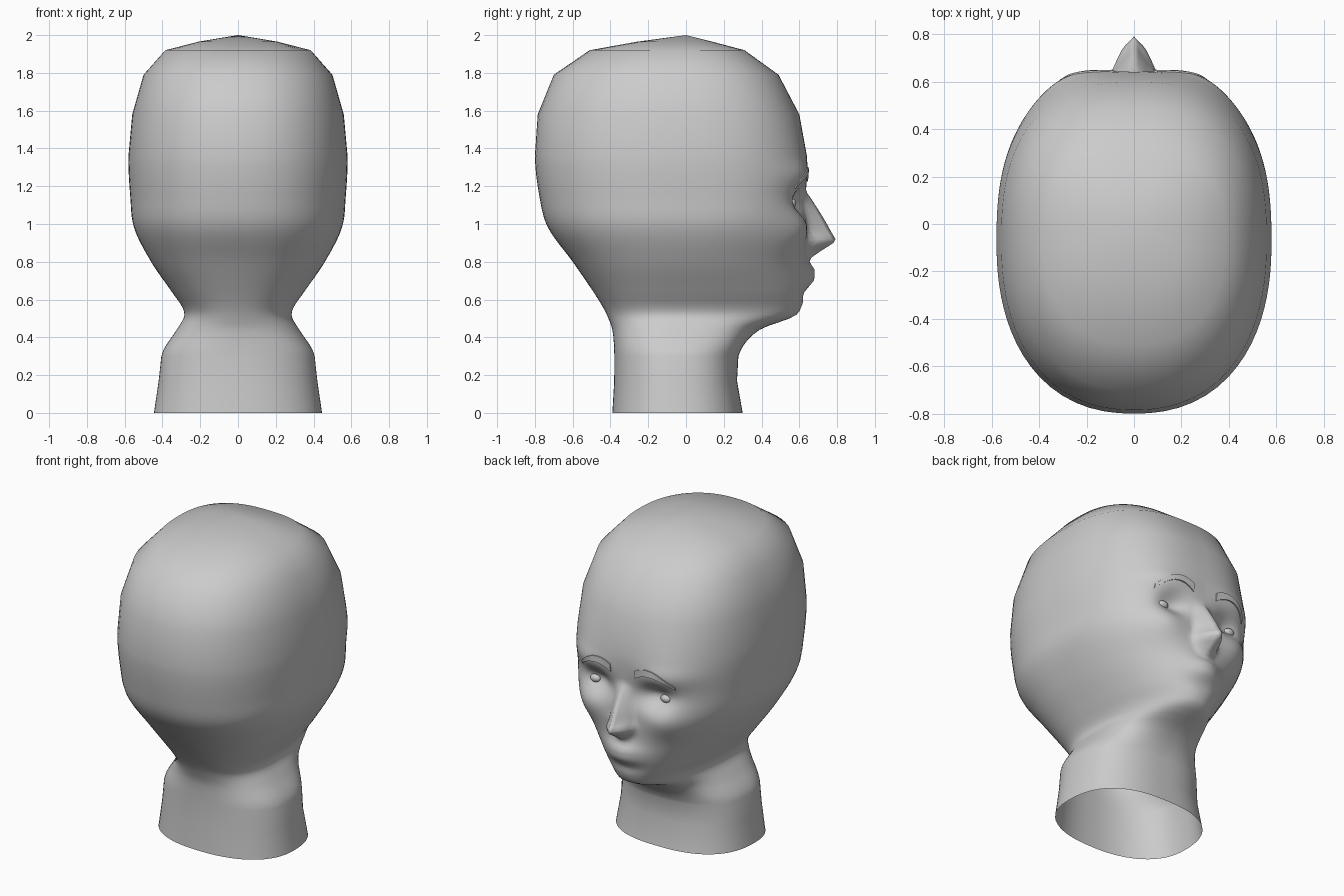
import bpy, bmesh, math
from mathutils import Vector
from mathutils.bvhtree import BVHTree

if "Cube" in bpy.data.objects:
    bpy.data.objects.remove(bpy.data.objects["Cube"])

mat = bpy.data.materials.new("light grey")
mat.use_nodes = True
mat.diffuse_color = (0.6, 0.6, 0.6, 1)
mat.node_tree.nodes["Principled BSDF"].inputs["Base Color"].default_value = (0.6, 0.6, 0.6, 1)

# Head rings: height, half width, back y, front y, roundness of the front
RINGS = [
    (0.00, 0.445, -0.39, 0.30, 2.5), (0.17, 0.42, -0.38, 0.27, 2.5),
    (0.32, 0.40, -0.38, 0.285, 2.5), (0.44, 0.325, -0.39, 0.39, 2.3),
    (0.51, 0.285, -0.415, 0.57, 2.1), (0.56, 0.295, -0.44, 0.61, 2.1),
    (0.64, 0.35, -0.49, 0.63, 2.2), (0.80, 0.46, -0.60, 0.64, 2.3),
    (0.98, 0.55, -0.73, 0.64, 2.5), (1.14, 0.57, -0.775, 0.635, 2.6),
    (1.36, 0.58, -0.80, 0.64, 2.5), (1.58, 0.56, -0.785, 0.60, 2.5),
    (1.79, 0.50, -0.70, 0.49, 2.5), (1.92, 0.385, -0.51, 0.31, 2.6),
    (1.965, 0.21, -0.26, 0.14, 2.5)]
CENTRE_Y = -0.07
SEGS = 112


def ring_at(z):
    """Smoothly interpolated ring values at a height."""
    def slope(i):
        a, b = RINGS[max(i - 1, 0)], RINGS[min(i + 1, len(RINGS) - 1)]
        return [(q - p) / (b[0] - a[0]) for p, q in zip(a, b)]
    i = max(k for k in range(len(RINGS) - 1) if RINGS[k][0] <= z)
    a, b = RINGS[i], RINGS[i + 1]
    h = b[0] - a[0]
    t = (z - a[0]) / h
    return [p * (1 + 2 * t) * (1 - t) ** 2 + q * t * t * (3 - 2 * t)
            + h * m * t * (1 - t) ** 2 + h * n * t * t * (t - 1)
            for p, q, m, n in zip(a, b, slope(i), slope(i + 1))]


def bump(x, z, cx, cz, sx, sz):
    return math.exp(-((abs(x) - cx) / sx) ** 2 - ((z - cz) / sz) ** 2)


def face_relief(x, z):
    """Forward offset of the facial features."""
    d = -0.065 * bump(x, z, 0.20, 1.12, 0.10, 0.07)      # eye sockets
    d += 0.03 * bump(x, z, 0.29, 1.26, 0.15, 0.08)       # brow ridge
    d += 0.04 * bump(x, z, 0.29, 0.97, 0.13, 0.11)       # cheeks
    d += 0.052 * bump(x, z, 0, 0.73, 0.12, 0.062)        # mouth
    d -= 0.012 * bump(x, z, 0, 0.73, 0.10, 0.014)        # lip line
    d -= 0.01 * bump(x, z, 0, 0.63, 0.12, 0.03)          # chin crease
    if 0.81 < z < 1.17:                                  # nose
        rise = min(((1.17 - z) / 0.26) ** 0.85, (z - 0.81) / 0.10, 1)
        width = 0.06 + 0.035 * rise
        d += 0.152 * rise * max(0, 1 - abs(x) / width)
        d += 0.03 * bump(x, z, 0.05, 0.91, 0.035, 0.035)  # nostril wings
    return d


def finish(name, bm):
    mesh = bpy.data.meshes.new(name)
    bm.to_mesh(mesh)
    mesh.materials.append(mat)
    obj = bpy.data.objects.new(name, mesh)
    bpy.context.collection.objects.link(obj)
    mesh.shade_smooth()
    return obj


# Head and neck, open at the bottom, dense rings only over the face
heights = [r[0] for r in RINGS if r[0] < 0.3 or r[0] > 1.35]
heights = sorted(heights + [0.30 + 0.02 * i for i in range(52)])
bm = bmesh.new()
loops = []
for z in heights:
    _, w, back, front, power = ring_at(z)
    loop = []
    for i in range(SEGS):
        u = 2 * math.pi * i / SEGS
        t = u - 0.55 * math.sin(u)                       # closer points on the face
        s, c = math.sin(t), math.cos(t)
        depth = front - CENTRE_Y if c > 0 else CENTRE_Y - back
        n = power if c > 0 else 2.3
        r = (abs(s / w) ** n + abs(c / depth) ** n) ** (-1 / n)
        x, y = r * s, CENTRE_Y + r * c
        if c > 0:
            y += face_relief(x, z) * min(1, c * 3)
        loop.append(bm.verts.new((x, y, z)))
    loops.append(loop)
for low, high in zip(loops, loops[1:]):
    for i in range(SEGS):
        j = (i + 1) % SEGS
        bm.faces.new((low[i], low[j], high[j], high[i]))
crown = bm.verts.new((0, 0, 2.0))
for i in range(SEGS):
    bm.faces.new((loops[-1][i], loops[-1][(i + 1) % SEGS], crown))
bmesh.ops.recalc_face_normals(bm, faces=bm.faces)
tree = BVHTree.FromBMesh(bm)
finish("head", bm)
bm.free()


def skin_y(x, z):
    return tree.ray_cast(Vector((x, 2, z)), Vector((0, -1, 0)))[0].y


for side, label in ((1, "left"), (-1, "right")):
    # Eye: small flattened ball in the socket
    bm = bmesh.new()
    bmesh.ops.create_uvsphere(bm, u_segments=20, v_segments=12, radius=1)
    bmesh.ops.scale(bm, verts=bm.verts, vec=(0.034, 0.022, 0.024))
    bmesh.ops.translate(bm, verts=bm.verts, vec=(side * 0.25, skin_y(side * 0.25, 1.11), 1.11))
    finish(label + "_eye", bm)
    bm.free()

    # Eyebrow: thin arched band following the skin
    bm = bmesh.new()
    steps = 12
    rows = []
    for i in range(steps + 1):
        t = i / steps
        x = side * (0.085 + 0.245 * t)
        mid = 1.25 - 0.05 * t + 0.21 * t * (1 - t)
        half = 0.025 - 0.013 * t
        rows.append([bm.verts.new((x, skin_y(x, z) + off, z))
                     for z, off in ((mid - half, -0.008), (mid - half, 0.007),
                                    (mid + half, 0.007), (mid + half, -0.008))])
    for a, b in zip(rows, rows[1:]):
        for k in range(4):
            bm.faces.new((a[k], a[(k + 1) % 4], b[(k + 1) % 4], b[k]))
    bm.faces.new(rows[0])
    bm.faces.new(rows[-1])
    bmesh.ops.recalc_face_normals(bm, faces=bm.faces)
    brow = finish(label + "_eyebrow", bm)
    bm.free()
    bpy.ops.object.select_all(action="DESELECT")
    brow.select_set(True)
    bpy.context.view_layer.objects.active = brow
    bpy.ops.object.shade_smooth_by_angle(angle=math.radians(40))
